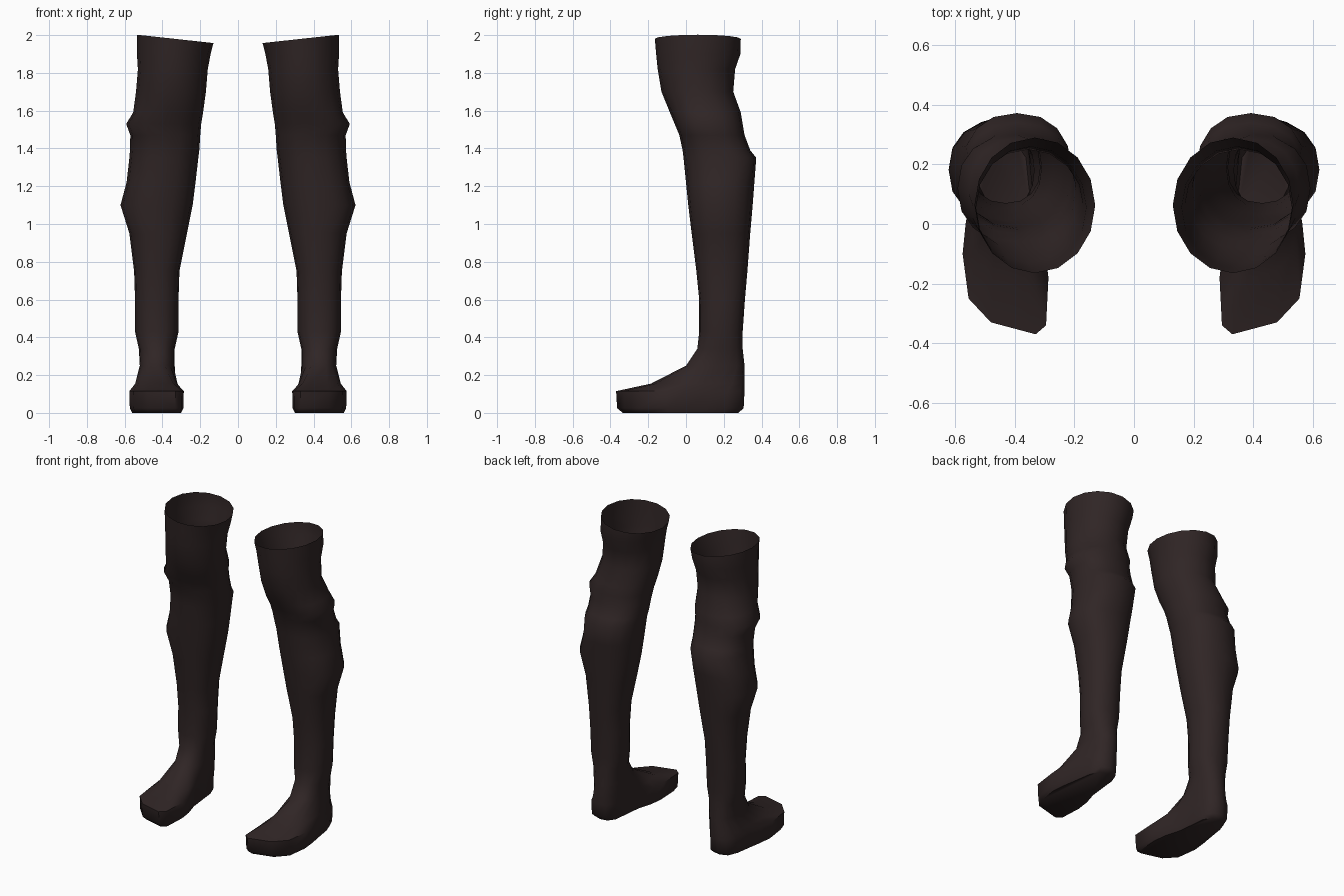
import bpy, bmesh, math
from mathutils import Vector

cube = bpy.data.objects.get("Cube")
if cube:
    bpy.data.objects.remove(cube, do_unlink=True)

SIDES = 16

leather = bpy.data.materials.new("dark brown leather")
leather.use_nodes = True
COLOR = (0.029, 0.0185, 0.0185, 1)
leather.diffuse_color = COLOR
bsdf = leather.node_tree.nodes["Principled BSDF"]
bsdf.inputs["Base Color"].default_value = COLOR
bsdf.inputs["Roughness"].default_value = 0.8

# Leg sections from ankle to thigh: height, inner x, outer x, front y, back y
SECTIONS = [
    (.25, .335, .52, .00, .31), (.34, .335, .525, .06, .30),
    (.43, .315, .545, .07, .30), (.60, .315, .545, .07, .312),
    (.75, .31, .55, .055, .325), (.95, .27, .575, .03, .34),
    (1.10, .24, .622, .012, .353), (1.22, .225, .59, .0, .362),
    (1.35, .21, .575, -.013, .372), (1.39, .205, .572, -.018, .34),
    (1.47, .20, .57, -.035, .31), (1.53, .195, .592, -.06, .30),
    (1.59, .185, .555, -.085, .29), (1.70, .17, .54, -.13, .25),
    (1.82, .16, .53, -.15, .26), (1.90, .145, .535, -.158, .288),
    (1.98, .13, .535, -.165, .29),
]

# Footprint, counter-clockwise from the outer side round the heel to the toe
FOOTPRINT = [
    (.565, .0), (.545, .12), (.53, .22), (.50, .29),
    (.445, .31), (.39, .30), (.355, .25), (.345, .15),
    (.33, .02), (.30, -.08), (.287, -.18), (.295, -.34),
    (.33, -.37), (.48, -.33), (.555, -.25), (.575, -.1),
]


def leg_ring(z, x0, x1, y0, y1):
    """Slightly squared oval that fills the given extents."""
    power = 1.0 if z > 1.6 else 0.88
    ring = []
    for i in range(SIDES):
        a = math.tau * i / SIDES
        c, s = math.cos(a), math.sin(a)
        x = (x0 + x1) / 2 + (x1 - x0) / 2 * math.copysign(abs(c) ** power, c)
        y = (y0 + y1) / 2 + (y1 - y0) / 2 * math.copysign(abs(s) ** power, s)
        # the upper hem rises toward the outside of the thigh
        tilt = .022 * c if z > 1.95 else 0
        ring.append(Vector((x, y, z + tilt)))
    return ring


def foot_ring(z, scale=1.0):
    mid = Vector((.43, -.02))
    return [(mid + (Vector(p) - mid) * scale).to_3d() + Vector((0, 0, z))
            for p in FOOTPRINT]


def build_boot(name, side):
    leg = [leg_ring(*s) for s in SECTIONS]
    # sole, toe wall and instep, then the leg
    rim = foot_ring(.115)
    instep = [a.lerp(b, .5) for a, b in zip(rim, leg[0])]
    for v in instep:
        v.z = .155
    rings = [foot_ring(0, .9), foot_ring(.025, .985), rim, instep] + leg

    bm = bmesh.new()
    loops = [[bm.verts.new((v.x * side, v.y, v.z)) for v in r] for r in rings]
    faces = [bm.faces.new(loops[0][::-1])]
    for low, high in zip(loops, loops[1:]):
        for i in range(SIDES):
            j = (i + 1) % SIDES
            faces.append(bm.faces.new((low[i], low[j], high[j], high[i])))
    if side < 0:
        bmesh.ops.reverse_faces(bm, faces=faces)
    mesh = bpy.data.meshes.new(name)
    bm.to_mesh(mesh)
    bm.free()
    mesh.materials.append(leather)

    boot = bpy.data.objects.new(name, mesh)
    bpy.context.collection.objects.link(boot)
    bpy.ops.object.select_all(action="DESELECT")
    boot.select_set(True)
    bpy.context.view_layer.objects.active = boot
    bpy.ops.object.shade_smooth_by_angle(angle=math.radians(50))


build_boot("left_boot", 1)
build_boot("right_boot", -1)
